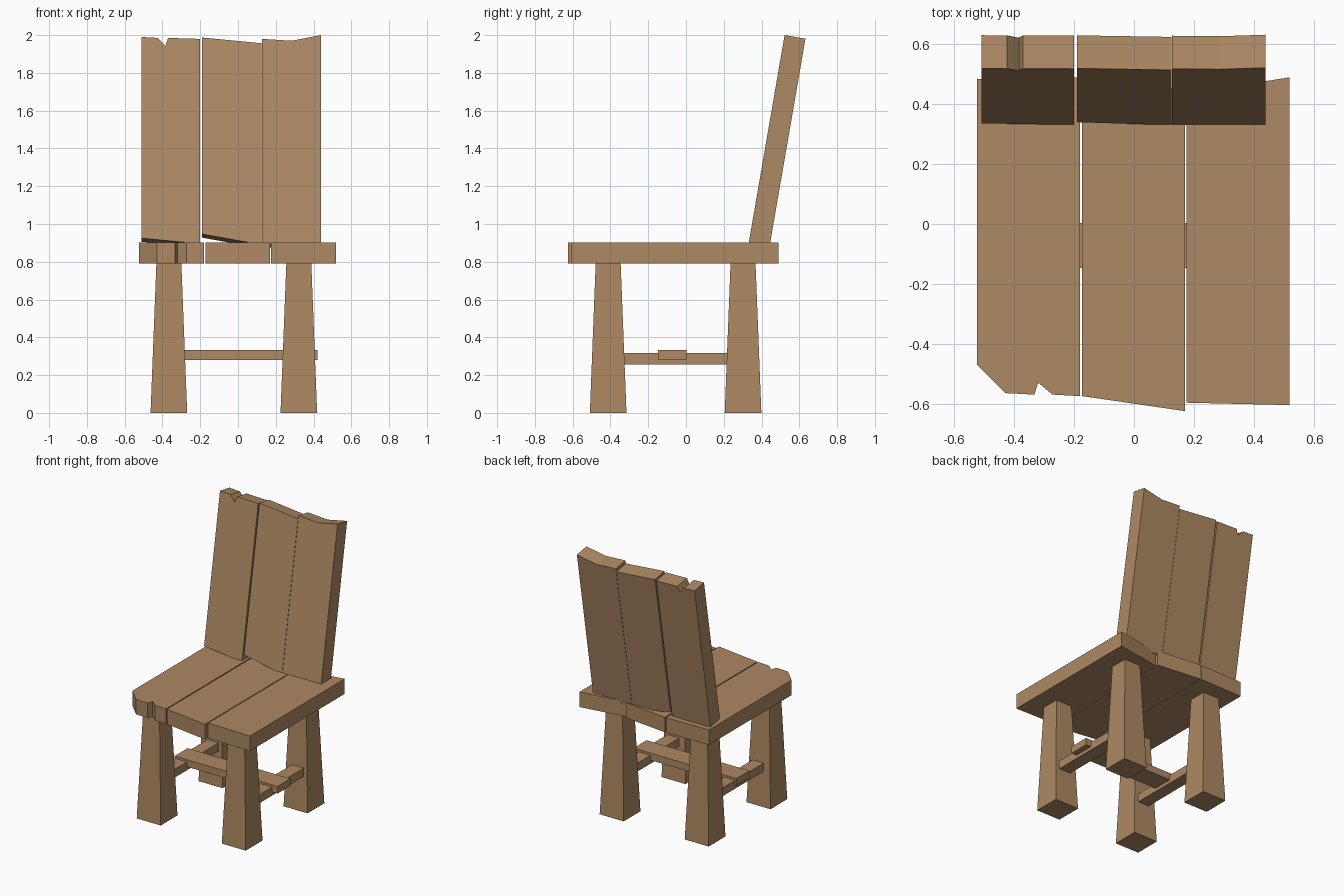
import bpy, bmesh, math
from mathutils import Matrix

if "Cube" in bpy.data.objects:
    bpy.data.objects.remove(bpy.data.objects["Cube"])

wood = bpy.data.materials.new("wood brown")
wood.diffuse_color = (0.42, 0.25, 0.125, 1)
wood.use_nodes = True
wood.node_tree.nodes["Principled BSDF"].inputs["Base Color"].default_value = wood.diffuse_color


def make(name, bm):
    bmesh.ops.recalc_face_normals(bm, faces=bm.faces)
    me = bpy.data.meshes.new(name)
    bm.to_mesh(me)
    bm.free()
    me.materials.append(wood)
    ob = bpy.data.objects.new(name, me)
    bpy.context.collection.objects.link(ob)
    return ob


def plank(name, outline, thickness, matrix):
    """Outline in local xy, extruded along local +z, then placed."""
    bm = bmesh.new()
    face = bm.faces.new([bm.verts.new((x, y, 0)) for x, y in outline])
    ext = bmesh.ops.extrude_face_region(bm, geom=[face])
    top = [v for v in ext["geom"] if isinstance(v, bmesh.types.BMVert)]
    bmesh.ops.translate(bm, verts=top, vec=(0, 0, thickness))
    bmesh.ops.transform(bm, matrix=matrix, verts=bm.verts)
    return make(name, bm)


def box(name, x0, x1, y0, y1, z0, z1):
    return plank(name, [(x0, y0), (x1, y0), (x1, y1), (x0, y1)], z1 - z0,
                 Matrix.Translation((0, 0, z0)))


# seat: three worn planks
seat = {
    "left": [(-.525, .485), (-.525, -.47), (-.43, -.565), (-.333, -.57),
             (-.32, -.53), (-.272, -.57), (-.18, -.575), (-.18, .49)],
    "middle": [(-.173, .49), (-.173, -.575), (.17, -.625), (.17, .45)],
    "right": [(.176, .435), (.176, -.597), (.52, -.605), (.52, .49)],
}
for side, pts in seat.items():
    plank(f"seat_plank_{side}", pts, .11, Matrix.Translation((0, 0, .792)))

# backrest: three chipped planks leaning back, outlines given as (x, height)
back = {
    "left": [(-.51, .925), (-.20, .895), (-.20, 1.98), (-.37, 1.985),
             (-.385, 1.943), (-.425, 1.985), (-.51, 1.99)],
    "middle": [(-.19, .947), (.125, .89), (.125, 1.957), (-.19, 1.987)],
    "right": [(.127, .895), (.44, .895), (.44, 2.0), (.285, 1.97),
              (.127, 1.98)],
}
lean = math.radians(9.8)
place = (Matrix.Translation((0, .332, .90))
         @ Matrix.Rotation(math.pi / 2 - lean, 4, 'X'))
for side, pts in back.items():
    local = [(x, (z - .90) / math.cos(lean)) for x, z in pts]
    plank(f"back_plank_{side}", local, -.112, place)

# tapered legs
for xn, x in (("left", -.366), ("right", .322)):
    for yn, y in (("front", -.412), ("back", .302)):
        bm = bmesh.new()
        bmesh.ops.create_cube(bm, size=1)
        for v in bm.verts:
            w = .132 if v.co.z > 0 else .194
            v.co = (x + v.co.x * w, y + v.co.y * w, .795 * (v.co.z + .5))
        make(f"{yn}_leg_{xn}", bm)

# stretchers
box("side_stretcher_left", -.40, -.31, -.34, .23, .255, .316)
box("side_stretcher_right", .285, .38, -.34, .23, .255, .316)
box("cross_stretcher", -.41, .422, -.147, .003, .28, .332)
